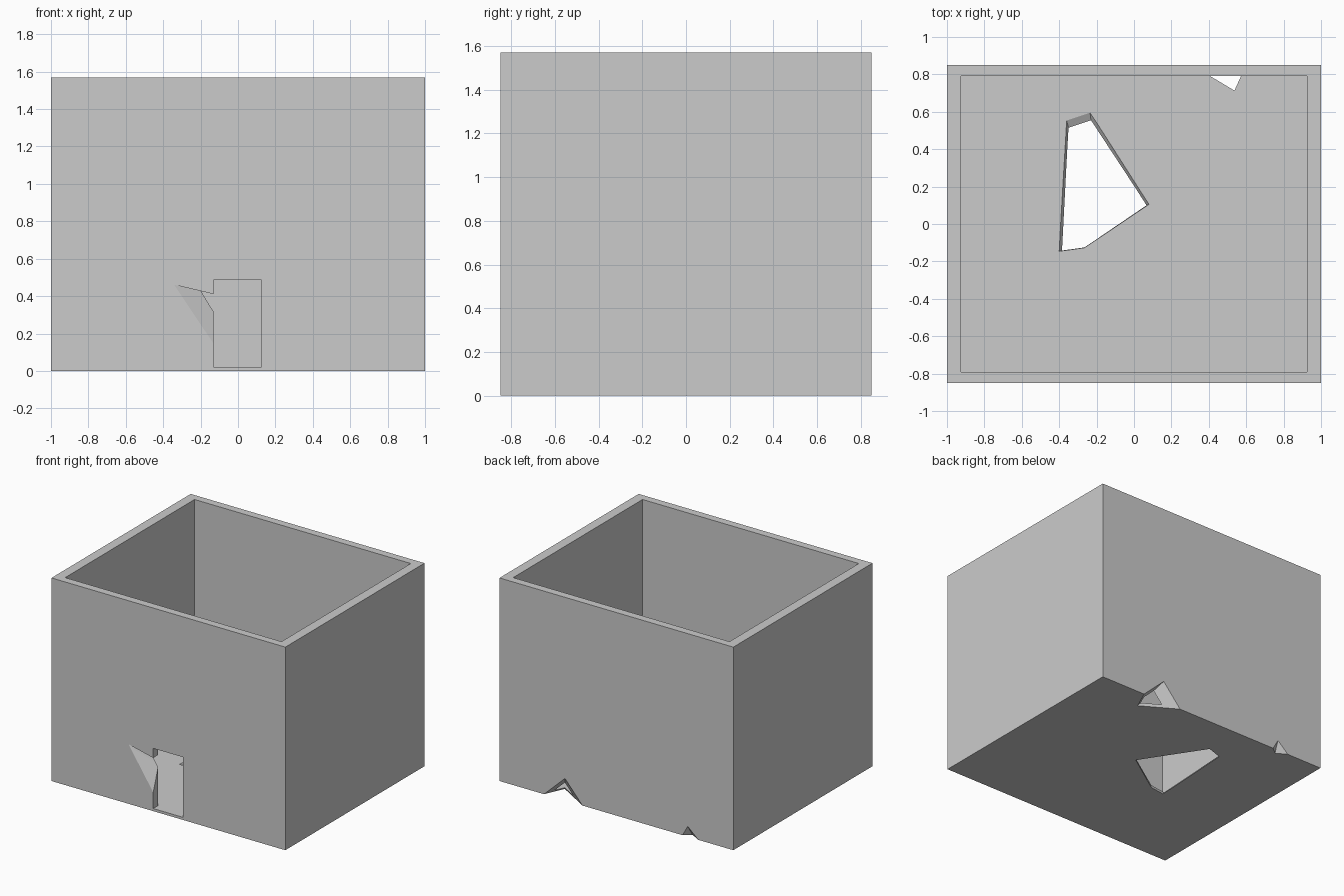
import bpy, bmesh
from mathutils import Vector

if "Cube" in bpy.data.objects:
    bpy.data.objects.remove(bpy.data.objects["Cube"])

W, D, H = 1.0, 0.85, 1.57          # outer half sizes and height
IW, ID, FLOOR = 0.925, 0.79, 0.02  # inner half sizes, floor thickness


def make(name, bm):
    bmesh.ops.recalc_face_normals(bm, faces=bm.faces)
    mesh = bpy.data.meshes.new(name)
    bm.to_mesh(mesh)
    bm.free()
    ob = bpy.data.objects.new(name, mesh)
    bpy.context.collection.objects.link(ob)
    return ob


def box(name, lo, hi):
    bm = bmesh.new()
    bmesh.ops.create_cube(bm, size=1)
    for v in bm.verts:
        v.co = [lo[i] if v.co[i] < 0 else hi[i] for i in range(3)]
    return make(name, bm)


def hull(name, points):
    bm = bmesh.new()
    for p in points:
        bm.verts.new(p)
    bmesh.ops.convex_hull(bm, input=bm.verts)
    return make(name, bm)


def loft_chunk(name, outer, inner):
    """Slanted chunk through a wall, run past both wall surfaces."""
    pts = []
    for a, b in zip(outer, inner):
        a, b = Vector(a), Vector(b)
        pts += [a.lerp(b, -0.3), a.lerp(b, 1.3)]
    return hull(name, pts)


def corner_chunk(name, tip, right, left, apex):
    """Wedge broken from a bottom edge, run past the outer surfaces."""
    a, b, c, d = map(Vector, (tip, right, left, apex))
    mid = (a + d) / 2
    return hull(name, [a + (a - d) * 0.2, d + (d - a) * 0.2,
                       b + (b - mid) * 0.5, c + (c - mid) * 0.5])


# open-topped box
shell = box("cracked_box", (-W, -D, 0), (W, D, H))

cutters = [
    box("cavity_cutter", (-IW, -ID, FLOOR), (IW, ID, H + 0.3)),
    # doorway in the front wall
    box("doorway_cutter", (-0.13, -D - 0.1, FLOOR), (0.125, -ID + 0.05, 0.485)),
    # broken piece beside the doorway
    loft_chunk("door_side_chunk",
               [(-0.34, -D, 0.46), (-0.10, -D, 0.403), (-0.10, -D, 0.10)],
               [(-0.20, -ID, 0.43), (-0.10, -ID, 0.403), (-0.10, -ID, 0.273)]),
    # hole in the floor
    loft_chunk("floor_chunk",
               [(-0.35, 0.515, 0), (-0.23, 0.555, 0), (0.067, 0.10, 0),
                (-0.265, -0.125, 0), (-0.385, -0.142, 0)],
               [(-0.36, 0.553, FLOOR), (-0.235, 0.595, FLOOR), (0.08, 0.105, FLOOR),
                (-0.265, -0.127, FLOOR), (-0.40, -0.146, FLOOR)]),
    # chips along the bottom of the back wall
    corner_chunk("back_chunk", (0.55, 0.695, 0), (0.62, D, 0), (0.29, D, 0), (0.44, D, 0.17)),
    corner_chunk("back_chip", (-0.62, 0.805, 0), (-0.565, D, 0), (-0.70, D, 0), (-0.61, D, 0.08)),
]

bpy.context.view_layer.objects.active = shell
for c in cutters:
    c.hide_render = True
    mod = shell.modifiers.new(c.name, 'BOOLEAN')
    mod.operation = 'DIFFERENCE'
    mod.solver = 'EXACT'
    mod.object = c
    bpy.ops.object.modifier_apply(modifier=mod.name)
for c in cutters:
    bpy.data.objects.remove(c)
